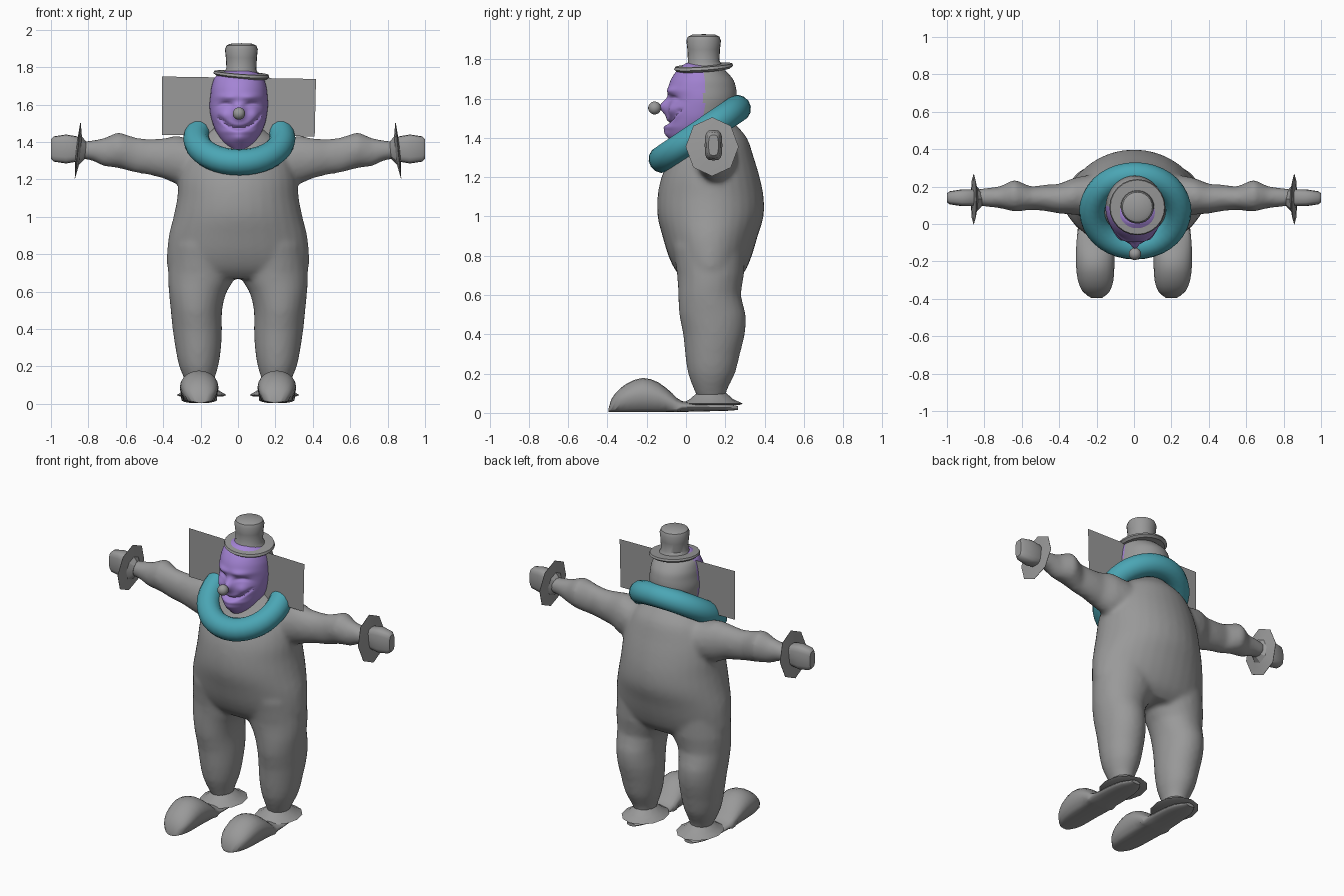
import bpy, bmesh, math
from mathutils import Vector, Matrix

if "Cube" in bpy.data.objects:
    bpy.data.objects.remove(bpy.data.objects["Cube"])


def material(name, rgb):
    m = bpy.data.materials.new(name)
    m.use_nodes = True
    m.diffuse_color = (*rgb, 1)
    bsdf = m.node_tree.nodes["Principled BSDF"]
    bsdf.inputs["Base Color"].default_value = (*rgb, 1)
    bsdf.inputs["Roughness"].default_value = 0.7
    return m


GREY = material("plain grey", (0.32, 0.32, 0.32))
PURPLE = material("purple", (0.37, 0.23, 0.66))
TEAL = material("teal", (0.07, 0.38, 0.46))


def finish(name, bm, mats, angle=40):
    bmesh.ops.recalc_face_normals(bm, faces=bm.faces)
    me = bpy.data.meshes.new(name)
    bm.to_mesh(me)
    bm.free()
    ob = bpy.data.objects.new(name, me)
    bpy.context.collection.objects.link(ob)
    for m in mats:
        me.materials.append(m)
    bpy.ops.object.select_all(action='DESELECT')
    ob.select_set(True)
    bpy.context.view_layer.objects.active = ob
    bpy.ops.object.shade_smooth_by_angle(angle=math.radians(angle))
    return ob


def resample(rows, steps):
    """Smooth curve through the section rows."""
    out = []
    for i in range(len(rows) - 1):
        a, b = rows[max(i - 1, 0)], rows[i]
        c, d = rows[i + 1], rows[min(i + 2, len(rows) - 1)]
        for k in range(steps):
            t = k / steps
            out.append([q + (r - p) * t / 2 + (p - 2.5 * q + 2 * r - s / 2) * t * t
                        + (1.5 * (q - r) + (s - p) / 2) * t ** 3
                        for p, q, r, s in zip(a, b, c, d)])
    return out + [rows[-1]]


def loft(bm, axis, rows, n=24, side=1, power=1.0):
    """Capped rings along an axis; row = position, min/max of the other two axes."""
    rings = []
    for t, u0, u1, v0, v1 in rows:
        ring = []
        for k in range(n):
            a = math.tau * k / n
            c, s = math.cos(a), math.sin(a)
            u = (u0 + u1) / 2 + (u1 - u0) / 2 * math.copysign(abs(c) ** power, c)
            v = (v0 + v1) / 2 + (v1 - v0) / 2 * math.copysign(abs(s) ** power, s)
            p = {'x': (t, u, v), 'y': (u, t, v), 'z': (u, v, t)}[axis]
            ring.append(bm.verts.new((p[0] * side, p[1], p[2])))
        rings.append(ring)
    for r, q in zip(rings, rings[1:]):
        for k in range(n):
            bm.faces.new((r[k], r[(k + 1) % n], q[(k + 1) % n], q[k]))
    bm.faces.new(rings[0])
    bm.faces.new(rings[-1])


# Baggy suit: torso, legs and sleeves fused into one skin
torso = [(.67, -.32, .32, .0, .25), (.72, -.375, .375, -.05, .3),
         (.8, -.38, .38, -.09, .335), (.9, -.37, .37, -.12, .365),
         (1, -.345, .345, -.145, .395), (1.1, -.325, .325, -.145, .395),
         (1.2, -.315, .315, -.125, .375), (1.3, -.29, .29, -.08, .345),
         (1.4, -.23, .23, -.02, .31), (1.47, -.14, .14, .0, .25),
         (1.52, -.1, .1, .02, .2)]
leg = [(.07, .14, .255, .06, .2), (.12, .13, .28, .04, .21), (.2, .105, .315, .01, .25),
       (.3, .09, .335, -.005, .275), (.4, .085, .35, -.015, .3), (.5, .085, .36, -.035, .305),
       (.6, .06, .37, -.04, .28), (.7, .005, .375, -.045, .295), (.85, .01, .36, -.07, .3)]
sleeve = [(.12, .02, .27, 1.15, 1.41), (.26, .04, .26, 1.165, 1.42),
          (.33, .05, .245, 1.175, 1.435), (.4, .055, .215, 1.205, 1.42),
          (.48, .07, .21, 1.225, 1.415), (.55, .075, .2, 1.235, 1.425),
          (.64, .065, .24, 1.26, 1.455), (.72, .085, .2, 1.27, 1.42),
          (.78, .09, .195, 1.3, 1.41), (.85, .1, .185, 1.31, 1.4)]
bm = bmesh.new()
loft(bm, 'z', resample(torso, 3), 32)
for side in (1, -1):
    loft(bm, 'z', resample(leg, 2), 24, side)
    loft(bm, 'x', sleeve, 16, side)
suit = finish("suit", bm, [GREY], 180)
rm = suit.modifiers.new("fuse", 'REMESH')
rm.mode, rm.voxel_size, rm.use_smooth_shade = 'VOXEL', 0.014, True
sm = suit.modifiers.new("soften", 'SMOOTH')
sm.factor, sm.iterations = 0.5, 8

# Hands, wrist frills, shoes and ankle frills
hand = [(.83, .105, .175, 1.31, 1.4), (.86, .095, .185, 1.295, 1.43),
        (.92, .095, .185, 1.285, 1.44), (.985, .105, .175, 1.295, 1.43),
        (1, .115, .165, 1.31, 1.415)]
shoe = [(-.395, .17, .23, .01, .04), (-.36, .13, .275, .008, .1), (-.3, .11, .3, .005, .15),
        (-.22, .105, .31, .005, .178), (-.14, .105, .31, .005, .155),
        (-.07, .11, .305, .005, .1), (-.02, .115, .3, .005, .06),
        (.1, .12, .29, .008, .05), (.2, .135, .275, .01, .045), (.265, .175, .235, .015, .035)]
for side, word in ((1, "left"), (-1, "right")):
    bm = bmesh.new()
    loft(bm, 'x', hand, 16, side, 0.6)
    finish(word + "_hand", bm, [GREY])

    bm = bmesh.new()
    rings = [(.815, .045), (.842, .075), (.856, .15), (.858, .15), (.865, .05)]
    loft(bm, 'x', [(x, .133 - r * .9, .133 + r * .9, 1.355 - r, 1.355 + r) for x, r in rings], 8, side)
    for v in bm.verts:
        v.co.x -= side * (v.co.z - 1.355) * 0.1
    finish(word + "_wrist_frill", bm, [GREY], 30)

    bm = bmesh.new()
    loft(bm, 'y', resample(shoe, 2), 20, side)
    # Flatten the underside into a sole
    for v in bm.verts:
        if v.co.z < .045 and v.co.y < -.02:
            v.co.z = max(.005, v.co.z * .5)
    finish(word + "_shoe", bm, [GREY], 50)

    bm = bmesh.new()
    loft(bm, 'z', [(.04, .08, .31, .0, .27), (.047, .062, .328, -.022, .29),
                   (.07, .1, .29, .02, .24), (.105, .14, .255, .06, .2)], 12, side)
    finish(word + "_ankle_frill", bm, [GREY], 30)

# Head: purple face in front, grey behind
head = [(1.36, -.05, .06, -.05, .16), (1.4, -.085, .095, -.085, .18),
        (1.45, -.115, .125, -.1, .21), (1.5, -.135, .145, -.095, .235),
        (1.55, -.148, .155, -.09, .25), (1.6, -.152, .16, -.085, .258),
        (1.65, -.147, .157, -.09, .255), (1.7, -.14, .15, -.075, .238),
        (1.75, -.12, .13, -.04, .19), (1.78, -.07, .08, .0, .14)]
bm = bmesh.new()
loft(bm, 'z', resample(head, 7), 72)


def bell(d, width):
    return math.exp(-(d / width) ** 2)


for v in bm.verts:
    x, z = abs(v.co.x - .005), v.co.z
    if v.co.y > .03:
        continue
    out = .045 * bell(x, .028) * bell(z - 1.56, .04)             # nose
    out += .02 * bell(x - .085, .035) * bell(z - 1.545, .035)    # cheeks
    out += .014 * bell(x - .06, .05) * bell(z - 1.64, .018)      # brows
    out += .015 * bell(x, .04) * bell(z - 1.425, .025)           # chin
    out -= .014 * bell(x - .07, .035) * bell(z - 1.605 + (x - .07) ** 2 * 6, .009)  # closed eyes
    out += .01 * bell(x, .07) * bell(z - 1.455, .012)            # lower lip
    if x < .115:
        out -= .02 * bell(z - 1.475 - 5 * x * x, .009)           # wide smile
    v.co.y -= out
for f in bm.faces:
    f.material_index = 0 if f.calc_center_median().y < .092 else 1
finish("head", bm, [PURPLE, GREY], 60)

# Ball nose
bm = bmesh.new()
bmesh.ops.create_uvsphere(bm, u_segments=16, v_segments=10, radius=.033,
                          matrix=Matrix.Translation((.005, -.16, 1.552)))
finish("ball_nose", bm, [GREY])

# Hat: turned profile with a slightly tilted brim
bm = bmesh.new()
profile = [(0, 1.745), (.135, 1.745), (.15, 1.757), (.145, 1.77), (.09, 1.772), (.08, 1.79),
           (.083, 1.85), (.088, 1.895), (.08, 1.915), (.06, 1.925), (0, 1.928)]
verts = [bm.verts.new((r, 0, z)) for r, z in profile]
edges = [bm.edges.new(pair) for pair in zip(verts, verts[1:])]
bmesh.ops.spin(bm, geom=verts + edges, cent=(0, 0, 0), axis=(0, 0, 1), angle=math.tau, steps=24)
bmesh.ops.remove_doubles(bm, verts=bm.verts, dist=1e-4)
for v in bm.verts:
    brim = max(0, min(1, (1.86 - v.co.z) / .1))
    v.co.z += brim * (.07 * v.co.y - .08 * v.co.x)
    v.co += Vector((.018, .09, 0))
finish("hat", bm, [GREY], 35)

# Ruff: tilted ring round the neck
bpy.ops.mesh.primitive_torus_add(major_radius=.23, minor_radius=.07, major_segments=36,
                                 minor_segments=14, location=(.007, .07, 1.42),
                                 rotation=(math.radians(34), 0, 0))
ruff = bpy.context.object
ruff.name = "neck_ruff"
ruff.data.materials.append(TEAL)
bpy.ops.object.shade_smooth_by_angle(angle=math.radians(60))

# Flat card through the head
bm = bmesh.new()
bm.faces.new([bm.verts.new((x, .08, z)) for x, z in
              ((-.405, 1.437), (.41, 1.43), (.417, 1.737), (-.405, 1.75))])
finish("backing_card", bm, [GREY])
